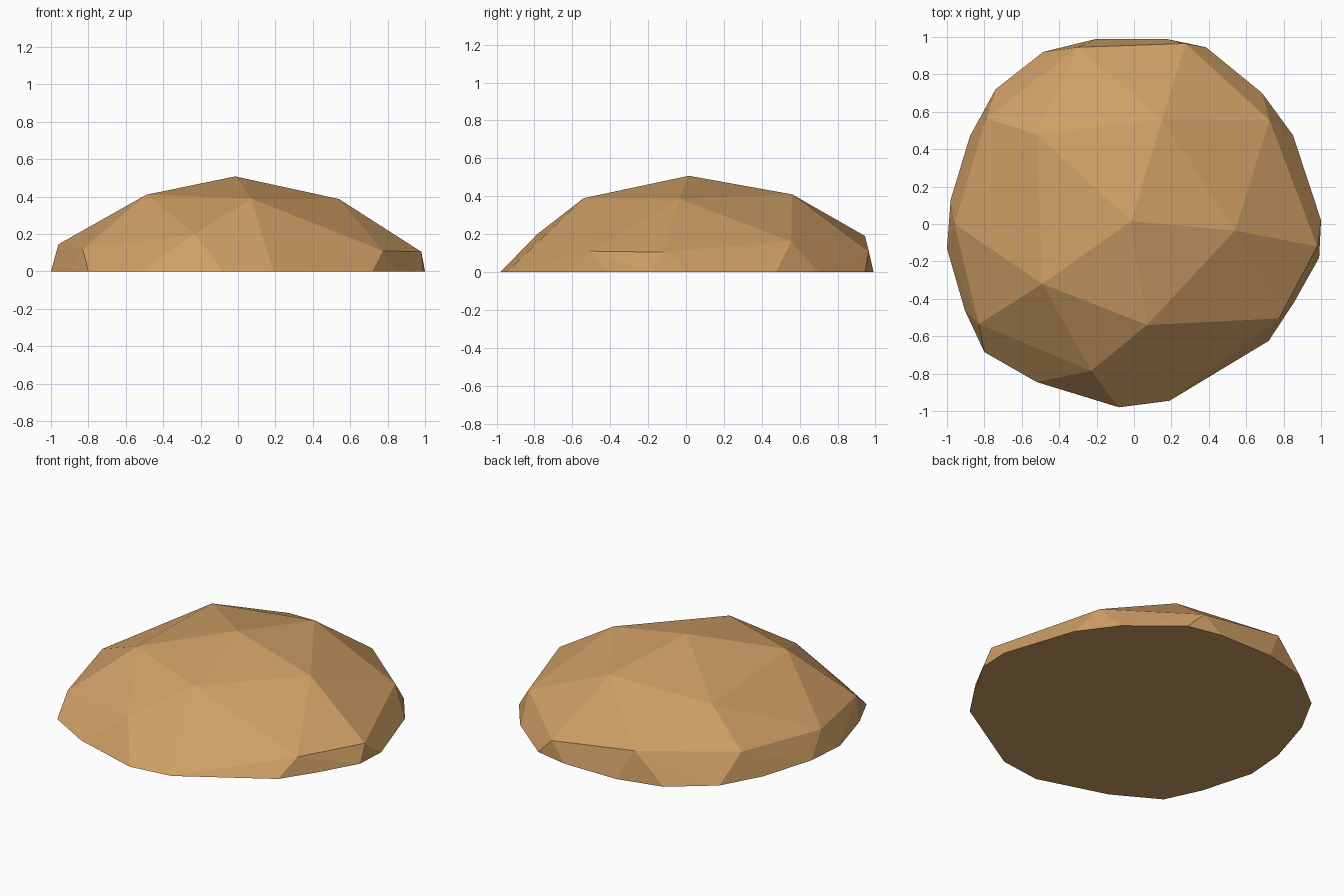
import bpy, bmesh, math

if "Cube" in bpy.data.objects:
    bpy.data.objects.remove(bpy.data.objects["Cube"])

# Ground outline of the stone (x, y at z = 0)
BASE = [(-.20, .99), (.17, .99), (.385, .945), (.685, .70), (.85, .475), (1.0, .02),
        (.99, -.18), (.855, -.42), (.72, -.625), (.19, -.945), (-.08, -.98),
        (-.52, -.845), (-.80, -.685), (-.905, -.46), (-1.0, -.13), (-.98, .13),
        (-.877, .47), (-.74, .72), (-.485, .92)]

# Corners of the facets: lower ring, upper ring, peak
LOWER = [(-.23, -.785, .20), (.775, -.505, .11), (.98, -.12, .105), (.725, .555, .16),
         (.275, .965, .11), (-.30, .945, .19), (-.79, .565, .17), (-.96, 0, .145),
         (-.83, -.535, .12)]
UPPER = [(-.49, -.32, .41), (.07, -.54, .39), (.54, -.035, .387), (.15, .56, .41),
         (-.52, .48, .37)]
PEAK = [(-.015, .015, .508)]

stone = bpy.data.materials.new("sandy brown stone")
stone.diffuse_color = (.62, .345, .13, 1)
stone.use_nodes = True
stone.node_tree.nodes["Principled BSDF"].inputs["Base Color"].default_value = stone.diffuse_color

# Wrap the corners in a faceted convex shell
bm = bmesh.new()
for p in [(x, y, 0) for x, y in BASE] + LOWER + UPPER + PEAK:
    bm.verts.new(p)
bmesh.ops.convex_hull(bm, input=bm.verts[:])
loose = [v for v in bm.verts if not v.link_faces]
bmesh.ops.delete(bm, geom=loose, context='VERTS')

# Merge the flat underside into one face
bmesh.ops.dissolve_limit(bm, angle_limit=math.radians(.5),
                         verts=bm.verts[:], edges=bm.edges[:])
bmesh.ops.recalc_face_normals(bm, faces=bm.faces[:])

mesh = bpy.data.meshes.new("flat_boulder")
bm.to_mesh(mesh)
bm.free()
mesh.materials.append(stone)
bpy.context.collection.objects.link(bpy.data.objects.new("flat_boulder", mesh))
